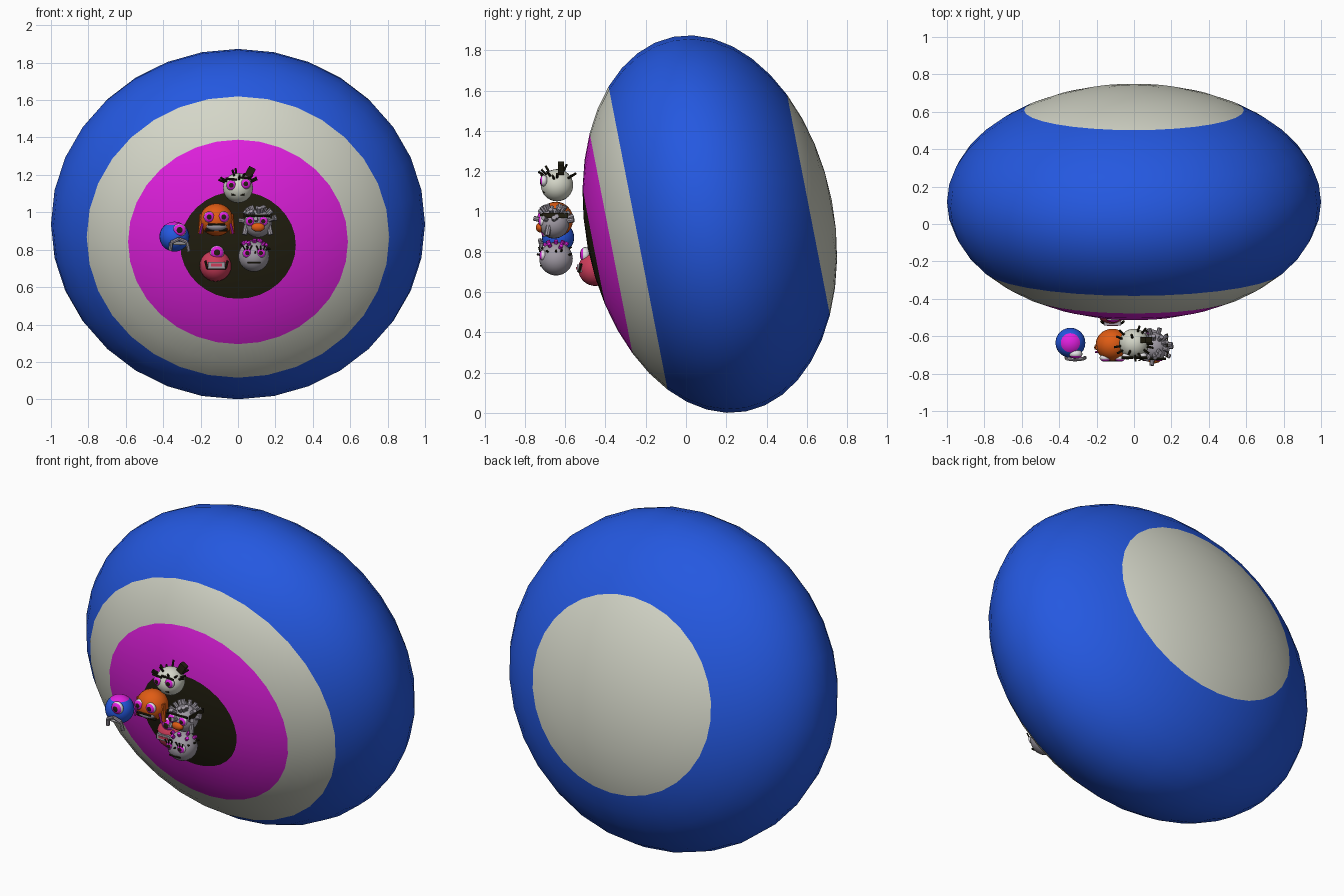
import bpy, bmesh, math, random
from mathutils import Vector, Matrix

if "Cube" in bpy.data.objects:
    bpy.data.objects.remove(bpy.data.objects["Cube"])

random.seed(4)


def lin(c):
    c /= 255
    return c / 12.92 if c < 0.04 else ((c + 0.055) / 1.055) ** 2.4


def mat(name, r, g, b):
    m = bpy.data.materials.new(name)
    m.diffuse_color = (lin(r), lin(g), lin(b), 1)
    m.use_nodes = True
    m.node_tree.nodes["Principled BSDF"].inputs["Base Color"].default_value = m.diffuse_color
    return m


BLUE = mat("blue", 36, 88, 224)
PALE = mat("pale grey", 212, 214, 200)
PINK = mat("magenta", 226, 32, 224)
BLACK = mat("near black", 34, 31, 16)
ORANGE = mat("orange", 224, 92, 20)
RED = mat("rose red", 205, 60, 90)
GREY = mat("mauve grey", 160, 154, 164)
WHITE = mat("white", 238, 236, 240)


def finish(name, bm, mats):
    me = bpy.data.meshes.new(name)
    bm.to_mesh(me)
    bm.free()
    for m in mats:
        me.materials.append(m)
    ob = bpy.data.objects.new(name, me)
    bpy.context.collection.objects.link(ob)
    return ob


def ball(name, centre, radii, bands, facing=(0, -1, 0), u=24, v=16):
    """Ellipsoid whose pole looks along facing; bands = (end angle, material)."""
    bm = bmesh.new()
    bmesh.ops.create_uvsphere(bm, u_segments=u, v_segments=v, radius=1)
    for f in bm.faces:
        a = math.degrees(f.calc_center_median().normalized().angle(Vector((0, 0, 1))))
        f.material_index = next(i for i, b in enumerate(bands) if a < b[0])
        f.smooth = True
    rot = Vector(facing).to_track_quat('Z', 'Y').to_matrix().to_4x4()
    bm.transform(Matrix.Translation(centre) @ rot @ Matrix.Diagonal((*radii, 1)))
    return finish(name, bm, [b[1] for b in bands])


def rods(name, paths, r, m, tip=1.0):
    """Round sticks along each path of points."""
    bm = bmesh.new()
    for path in paths:
        for p, q in zip(path, path[1:]):
            p, q = Vector(p), Vector(q)
            d = q - p
            mx = Matrix.Translation((p + q) / 2) @ d.to_track_quat('Z', 'Y').to_matrix().to_4x4()
            bmesh.ops.create_cone(bm, cap_ends=True, segments=8, radius1=r, radius2=r * tip,
                                  depth=d.length, matrix=mx)
    return finish(name, bm, [m])


def box(name, centre, size, m, roll=0):
    bm = bmesh.new()
    bmesh.ops.create_cube(bm, size=1, matrix=Matrix.Translation(centre)
                          @ Matrix.Rotation(roll, 4, 'Y') @ Matrix.Diagonal((*size, 1)))
    return finish(name, bm, [m])


def eye(name, centre, r):
    ball(name, centre, (r, r, r * 0.7), [(27, BLACK), (60, PINK), (181, WHITE)], u=16, v=20)


def head(name, centre, r, m):
    ball(name, centre, (r, r, r), [(181, m)])


def hair(name, centre, r, length, count, m, thick, low=0.35):
    """Sticks spread over the upper part of a head."""
    paths = []
    c = Vector(centre)
    for i in range(count):
        h = low + (0.95 - low) * random.random()
        a = i * 2.4
        s = math.sqrt(1 - h * h)
        d = Vector((s * math.cos(a), s * math.sin(a), h))
        paths.append([c + d * r * 0.9, c + d * (r + length)])
    rods(name, paths, thick, m)


# giant tilted eyeball: pupil, iris, pale ring, blue body, pale back patch
t = math.radians(11)
ball("giant_eye", (0, 0.118, 0.937), (1, 0.947, 0.617),
     [(18, BLACK), (36, PINK), (54, PALE), (144, BLUE), (181, PALE)],
     (0, -math.cos(t), -math.sin(t)), 32, 20)

# white head with spiky black hair and small hat
C = (0, -0.64, 1.13)
head("white_head", C, 0.08, PALE)
hair("white_head_hair", C, 0.08, 0.035, 14, BLACK, 0.006)
box("white_head_hat", (0.065, -0.62, 1.215), (0.04, 0.03, 0.055), BLACK, 0.5)
for x, z in ((-0.036, 1.145), (0.042, 1.152)):
    eye("white_head_eye", (x, -0.705, z), 0.028)
    rods("white_head_brow", [[(x - 0.03, -0.715, z + 0.035), (x + 0.03, -0.715, z + 0.03)]], 0.006, BLACK)
rods("white_head_mouth", [[(-0.035, -0.705, 1.095), (0.035, -0.705, 1.095)]], 0.005, BLACK)

# orange head with a hood of hair
C = (-0.115, -0.645, 0.96)
ball("orange_head", C, (0.09, 0.088, 0.085), [(181, ORANGE)])
for s in (-1, 1):
    x = -0.115 + s * 0.039
    eye("orange_head_eye", (x, -0.715, 0.975), 0.03)
    rods("orange_head_side_hair", [[(-0.115 + s * 0.078, -0.66, 0.99), (-0.115 + s * 0.085, -0.66, 0.885)]], 0.014, ORANGE)
    rods("orange_head_strand", [[(-0.115 + s * 0.075, -0.685, 0.94), (-0.115 + s * 0.088, -0.685, 0.885)]], 0.006, PINK)
ball("orange_head_muzzle", (-0.115, -0.7, 0.925), (0.055, 0.025, 0.03), [(181, GREY)])
rods("orange_head_mouth", [[(-0.16, -0.73, 0.935), (-0.07, -0.73, 0.935)]], 0.006, BLACK)
rods("orange_head_chin", [[(-0.175, -0.7, 0.905), (-0.055, -0.7, 0.905)]], 0.008, BLACK)

# grey bearded head with swept hair and glasses
C = (0.107, -0.655, 0.94)
head("grey_head", C, 0.075, GREY)
hair("grey_head_hair", C, 0.07, 0.035, 22, GREY, 0.012, 0.1)
for s in (-1, 1):
    x = 0.1 + s * 0.035
    eye("grey_head_eye", (x, -0.715, 0.952), 0.026)
    box("grey_head_glasses_arm", (0.105 + s * 0.074, -0.65, 0.98), (0.008, 0.13, 0.025), BLACK)
    rods("grey_head_beard", [[(0.105 + s * 0.06, -0.68, 0.93), (0.105 + s * 0.07, -0.69, 0.88)]], 0.014, GREY)
rods("grey_head_brow", [[(0.04, -0.72, 0.982), (0.17, -0.72, 0.982)]], 0.006, BLACK)
ball("grey_head_beak", (0.107, -0.725, 0.92), (0.036, 0.024, 0.02), [(181, ORANGE)])

# blue one-eyed head with magenta crown and moustache
C = (-0.34, -0.635, 0.87)
ball("blue_head", C, (0.08, 0.08, 0.08), [(40, PINK), (181, BLUE)], (0, 0, 1), 24, 18)
eye("blue_head_eye", (-0.312, -0.695, 0.905), 0.036)
rods("blue_head_moustache", [[(-0.362, -0.715, 0.795), (-0.358, -0.72, 0.838), (-0.315, -0.725, 0.858),
                              (-0.272, -0.72, 0.84), (-0.262, -0.715, 0.79)]], 0.01, GREY)
rods("blue_head_mouth", [[(-0.345, -0.715, 0.835), (-0.28, -0.715, 0.835)]], 0.01, WHITE)

# rose one-eyed head resting on the pupil
head("rose_head", (-0.12, -0.45, 0.715), 0.085, RED)
eye("rose_head_eye", (-0.112, -0.5, 0.785), 0.038)
box("rose_head_mouth", (-0.115, -0.527, 0.718), (0.09, 0.03, 0.035), GREY)
box("rose_head_mouth_gap", (-0.115, -0.541, 0.718), (0.06, 0.008, 0.014), RED)
rods("rose_head_lip", [[(-0.175, -0.52, 0.74), (-0.165, -0.53, 0.7), (-0.065, -0.53, 0.7), (-0.055, -0.52, 0.74)]], 0.006, BLACK)

# mauve head with magenta crown and black lashes
C = (0.085, -0.645, 0.765)
head("mauve_head", C, 0.083, GREY)
hair("mauve_head_tufts", C, 0.08, 0.02, 9, PINK, 0.01, 0.6)
hair("mauve_head_spikes", C, 0.08, 0.018, 9, BLACK, 0.005, 0.2)
for x in (0.05, 0.122):
    eye("mauve_head_eye", (x, -0.71, 0.782), 0.026)
    rods("mauve_head_lashes", [[(x + k * 0.014, -0.725, 0.8), (x + k * 0.024, -0.73, 0.822)] for k in (-1, 0, 1)],
         0.004, BLACK)
rods("mauve_head_mouth", [[(0.05, -0.72, 0.73), (0.12, -0.72, 0.73)]], 0.005, BLACK)
